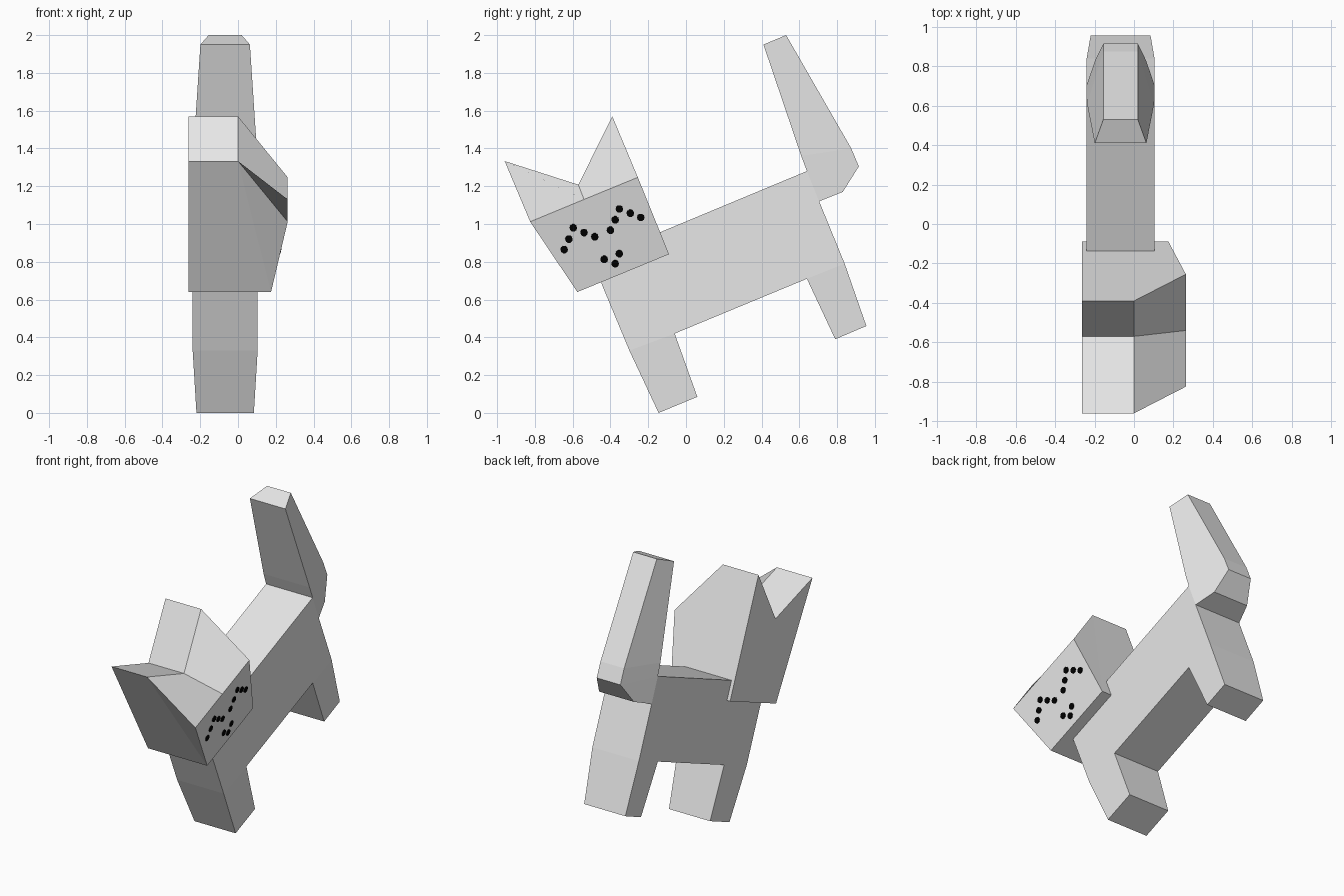
import bpy, bmesh, math
from mathutils import Vector

if "Cube" in bpy.data.objects:
    bpy.data.objects.remove(bpy.data.objects["Cube"])


def material(name, rgb):
    m = bpy.data.materials.new(name)
    m.diffuse_color = (*rgb, 1)
    m.use_nodes = True
    m.node_tree.nodes["Principled BSDF"].inputs["Base Color"].default_value = m.diffuse_color
    return m


GREY = material("light grey", (0.8, 0.8, 0.8))
BLACK = material("black", (0.0, 0.0, 0.0))


def build(name, verts, faces, mat):
    """Make a flat-shaded mesh object with outward normals."""
    bm = bmesh.new()
    vs = [bm.verts.new(v) for v in verts]
    for f in faces:
        bm.faces.new([vs[i] for i in f])
    bmesh.ops.recalc_face_normals(bm, faces=bm.faces)
    me = bpy.data.meshes.new(name)
    bm.to_mesh(me)
    bm.free()
    me.materials.append(mat)
    ob = bpy.data.objects.new(name, me)
    bpy.context.collection.objects.link(ob)
    return ob


# Body, legs and tail: one side outline (y, z, half width) with mirrored flanks
W, FOOT, BACK = 0.172, 0.152, 0.0875
CX = -0.068
outline = [
    (-.498, .806, W), (-.30, .33, W),
    (-.145, 0, FOOT), (.06, .085, FOOT), (-.06, .42, W),          # front leg
    (.64, .71, W), (.79, .39, FOOT), (.955, .46, FOOT), (.84, .79, W),  # back leg
    (.705, 1.12, W), (.83, 1.17, .129), (.915, 1.305, BACK),      # tail root
    (.875, 1.40, BACK), (.53, 2.0, BACK), (.41, 1.95, .131),      # tail tip
    (.61, 1.36, .17), (.64, 1.28, W),
]
flanks = [(0, 1, 4, 5, 8, 9, 16), (1, 2, 3, 4), (5, 6, 7, 8),
          (9, 10, 11, 16), (16, 11, 12, 15), (15, 12, 13, 14)]
n = len(outline)
verts = [(CX + s * h, y, z) for s in (-1, 1) for y, z, h in outline]
faces = [(i, (i + 1) % n, (i + 1) % n + n, i + n) for i in range(n)]
faces += flanks + [tuple(i + n for i in f) for f in flanks]
build("body_legs_tail", verts, faces, GREY)

# Head: turned sideways, three cross-sections from the flat back to the face
back = [(-.575, .64), (-.96, 1.333), (-.57, 1.208), (-.39, 1.57), (-.09, .84)]
face = [(-.575, .64), (-.825, 1.012), (-.54, 1.13), (-.255, 1.247), (-.09, .84)]
face_x = (.175, .263, .263, .263, .175)
verts = [(-.263, y, z) for y, z in back]
verts += [(0, y, z) for y, z in back[1:4]]
verts += [(x, y, z) for x, (y, z) in zip(face_x, face)]
faces = [(0, 1, 2), (0, 2, 4), (2, 3, 4),                # flat back with ear notch
         (8, 9, 10), (8, 10, 12), (10, 11, 12),          # face
         (1, 2, 6, 5), (2, 3, 7, 6),                     # between the ears
         (5, 6, 10, 9), (6, 7, 11, 10),                  # slopes to the face
         (0, 1, 5), (0, 5, 8), (5, 9, 8),                # front side
         (3, 4, 7), (7, 4, 12), (7, 12, 11),             # rear side
         (0, 4, 12, 8)]                                  # underside
build("head", verts, faces, GREY)

# Face dots: thin discs for the two eyes and the nose
p0 = Vector((.263, -.825, 1.012))
normal = (Vector((0, .57, .235))).cross(Vector((-.088, .25, -.372))).normalized()
if normal.x < 0:
    normal.negate()
dots = [(-.353, 1.08), (-.295, 1.057), (-.24, 1.035), (-.375, 1.022), (-.40, .967),
        (-.597, .98), (-.54, .955), (-.483, .932), (-.62, .92), (-.645, .865),
        (-.353, .843), (-.433, .813), (-.375, .79)]
SIDES = 10
verts, faces = [], []
for y, z in dots:
    base = len(verts)
    for lift in (-.002, .006):
        for k in range(SIDES):
            a = 2 * math.pi * k / SIDES
            py, pz = y + .02 * math.cos(a), z + .02 * math.sin(a)
            px = p0.x - (normal.y * (py - p0.y) + normal.z * (pz - p0.z)) / normal.x
            verts.append(Vector((px, py, pz)) + normal * lift)
    faces += [tuple(base + k for k in range(SIDES)),
              tuple(base + SIDES + k for k in range(SIDES))]
    faces += [(base + k, base + (k + 1) % SIDES,
               base + SIDES + (k + 1) % SIDES, base + SIDES + k) for k in range(SIDES)]
build("face_dots", verts, faces, BLACK)
